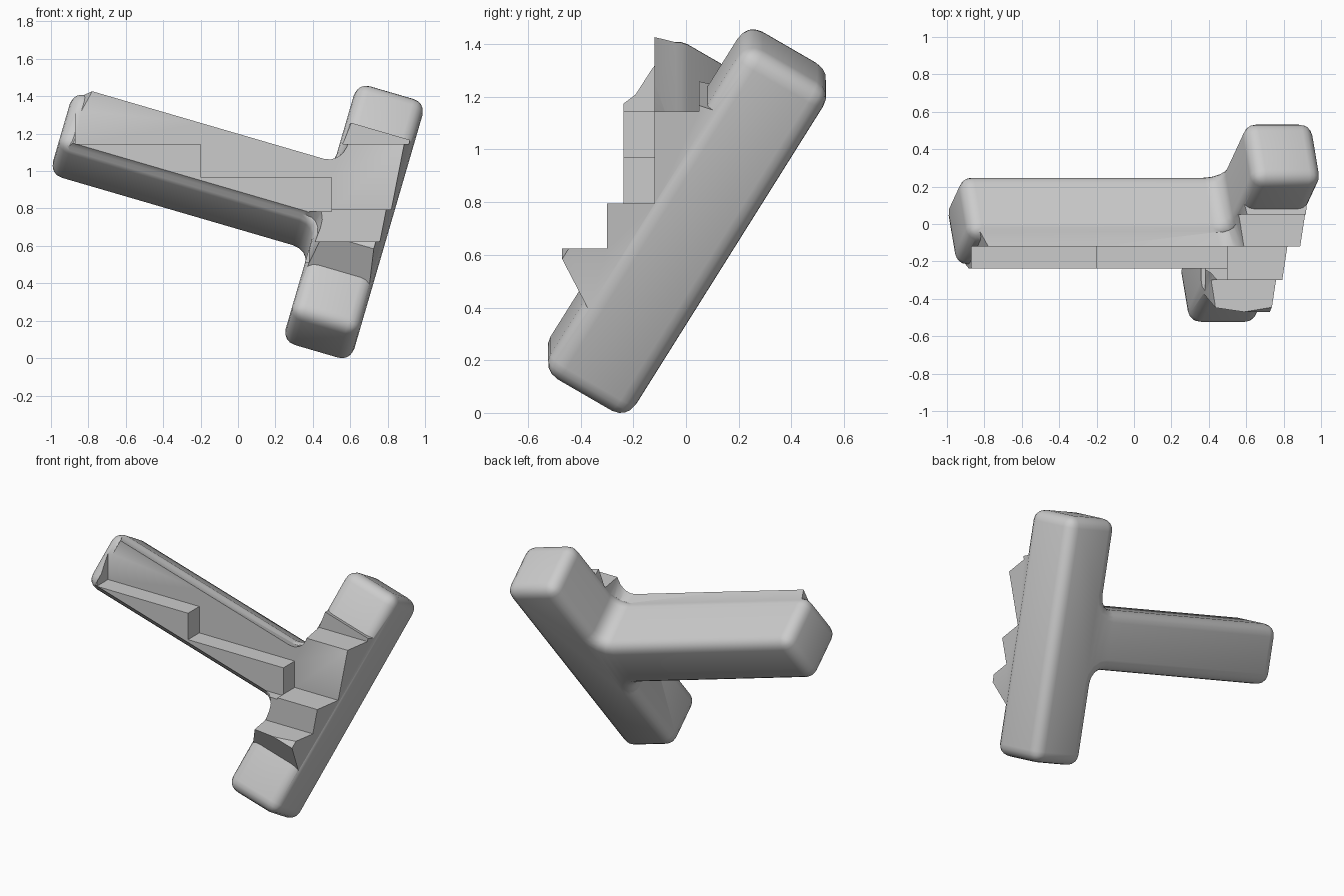
import bpy, bmesh
from math import sin, cos, pi
from mathutils import Vector

if "Cube" in bpy.data.objects:
    bpy.data.objects.remove(bpy.data.objects["Cube"])

# Tilted frame: u along the stem, v along the crossbar, n out of the front
U = Vector((0.96, 0, -0.28)).normalized()
V = Vector((0.246, 0.516, 0.82))
V = (V - U * V.dot(U)).normalized()
N = U.cross(V)


def prism(name, back, front, n0, n1):
    bm = bmesh.new()
    rings = [[bm.verts.new(U * u + V * v + N * n) for u, v in outline]
             for outline, n in ((back, n0), (front, n1))]
    count = len(back)
    for k in range(count):
        j = (k + 1) % count
        bm.faces.new([rings[0][k], rings[0][j], rings[1][j], rings[1][k]])
    for ring in rings:
        bm.faces.new(ring)
    bmesh.ops.recalc_face_normals(bm, faces=bm.faces)
    return finish(bm, name)


def box(name, lo, hi):
    bm = bmesh.new()
    bmesh.ops.create_cube(bm, size=1)
    for v in bm.verts:
        v.co = [lo[i] + (v.co[i] + 0.5) * (hi[i] - lo[i]) for i in range(3)]
    return finish(bm, name)


def finish(bm, name):
    me = bpy.data.meshes.new(name)
    bm.to_mesh(me)
    bm.free()
    ob = bpy.data.objects.new(name, me)
    bpy.context.collection.objects.link(ob)
    return ob


def apply(ob, kind, **props):
    mod = ob.modifiers.new(kind, kind)
    for key, value in props.items():
        setattr(mod, key, value)
    bpy.context.view_layer.objects.active = ob
    bpy.ops.object.modifier_apply(modifier=mod.name)


def combine(ob, other, operation):
    apply(ob, 'BOOLEAN', object=other, operation=operation, solver='EXACT')
    bpy.data.objects.remove(other)


# T outline with filleted inner corners
def tee(v0, v1, u0, inset, r=0.09):
    i = inset
    left, top, bottom = 0.205 + i, 0.945 - i, 0.575 + i
    arc = [(r * (1 - sin(a)), r * (1 - cos(a))) for a in [k * pi / 8 for k in range(5)]]
    upper = [(left - p, top + q) for p, q in reversed(arc)]
    lower = [(left - p, bottom - q) for p, q in arc]
    return [(0.587 - i, v0), (0.587 - i, v1), (left, v1), *upper,
            (u0, top), (u0, bottom), *lower, (left, v0)]


# Rounded T-shaped body
outline = tee(-0.02, 1.495, -1.24, 0)
body = prism("t_shaped_body", outline, outline, 0.25, 0.63)
apply(body, 'BEVEL', width=0.07, segments=4, limit_method='ANGLE',
      angle_limit=1.0, use_clamp_overlap=False)

# Raised front that carries the stepped shelves, tapering outwards
front = prism("raised_front", tee(0.26, 1.22, -1.2, 0.01),
              tee(0.40, 1.16, -1.1, 0.05), 0.56, 0.79)
combine(body, front, 'UNION')

# Axis-aligned steps cut into the front: (x0, x1, y front limit, z0, z1)
steps = [(-0.87, -0.2, -0.12, 1.13, 2),
         (-0.2001, 0.5, -0.12, 0.955, 2),
         (0.4999, 1.2, -0.12, 0.78, 1.1301),
         (0.4998, 1.2, 0.05, 1.13, 1.4),
         (0.38, 1.2, -0.3, 0.61, 0.7801),
         (0.3799, 0.5002, -0.238, 0.77, 1),
         (-1.2, 0.3801, -0.238, 0.5, 2)]
for x0, x1, y, z0, z1 in steps:
    combine(body, box("step_cutter", (x0, -1, z0), (x1, y, z1)), 'DIFFERENCE')

# Stand it on the ground and smooth the rounded edges
low = min(v.co.z for v in body.data.vertices)
for v in body.data.vertices:
    v.co.z -= low
bpy.ops.object.select_all(action='DESELECT')
body.select_set(True)
bpy.context.view_layer.objects.active = body
bpy.ops.object.shade_smooth_by_angle(angle=0.6)
